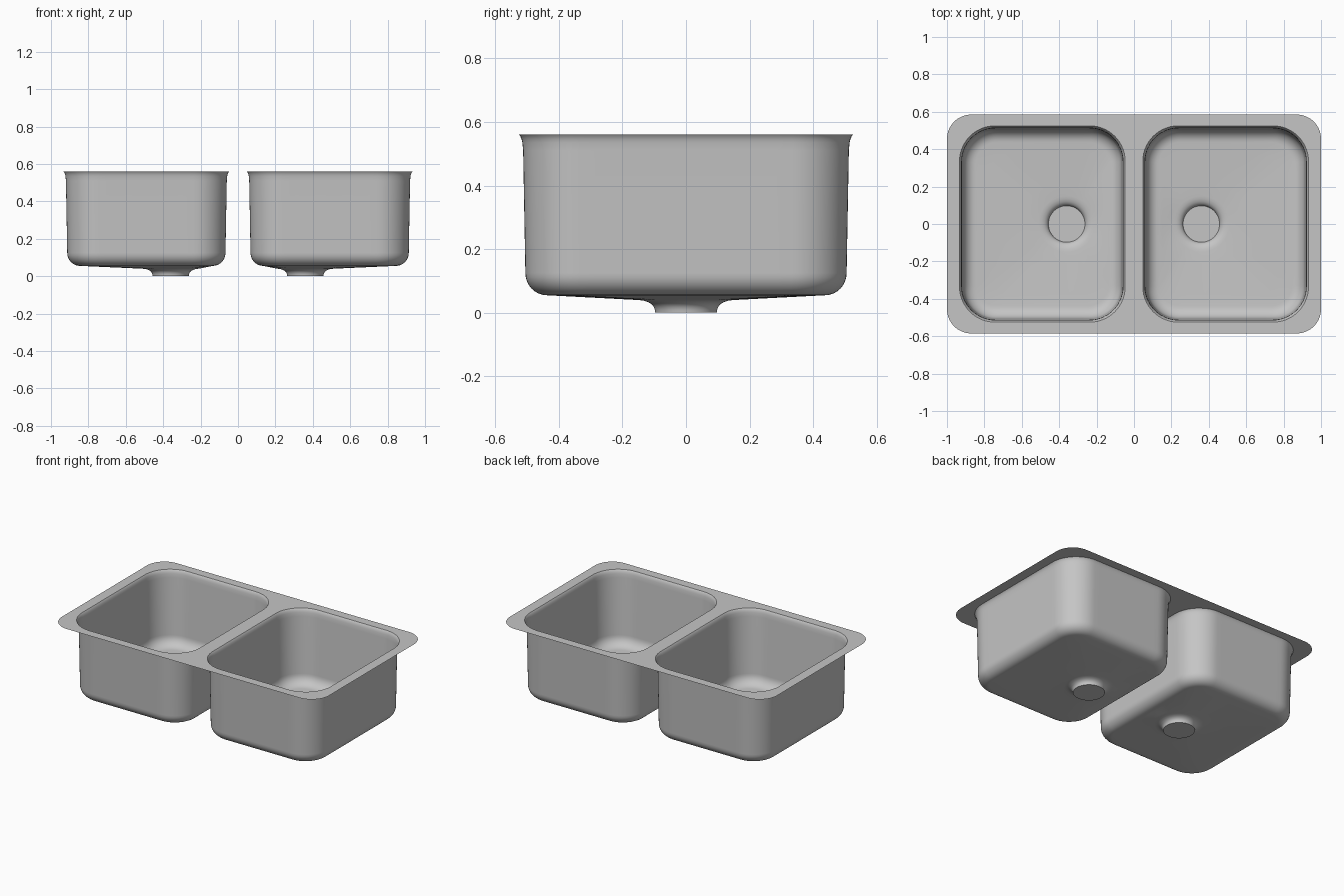
import bpy, bmesh, math
from mathutils import Vector

if "Cube" in bpy.data.objects:
    bpy.data.objects.remove(bpy.data.objects["Cube"])

TOP = 0.56          # rim height
BOWL_X = 0.49       # bowl centre
DRAIN_X = 0.36      # drain centre
HX, HY, RAD = 0.443, 0.525, 0.19

steel = bpy.data.materials.new("brushed_steel")
steel.diffuse_color = (0.56, 0.56, 0.56, 1)
steel.use_nodes = True
steel.node_tree.nodes["Principled BSDF"].inputs["Base Color"].default_value = steel.diffuse_color


def rounded_rect(cx, hx, hy, r, z, corner=14, side=14):
    """Rounded rectangle with evenly divided straight sides."""
    arcs = []
    for k, (sx, sy) in enumerate(((1, 1), (-1, 1), (-1, -1), (1, -1))):
        arcs.append([Vector((cx + sx * (hx - r) + r * math.cos(a), sy * (hy - r) + r * math.sin(a), z))
                     for a in (math.pi / 2 * (k + i / corner) for i in range(corner + 1))])
    pts = []
    for k in range(4):
        pts += arcs[k]
        a, b = arcs[k][-1], arcs[(k + 1) % 4][0]
        pts += [a.lerp(b, i / side) for i in range(1, side)]
    return pts


def circle(cx, cy, r, z, n):
    return [Vector((cx + r * math.cos(2 * math.pi * i / n), cy + r * math.sin(2 * math.pi * i / n), z))
            for i in range(n)]


def add_loop(bm, pts):
    return [bm.verts.new(p) for p in pts]


def loop_edges(bm, vs):
    return [bm.edges.new((vs[i], vs[(i + 1) % len(vs)])) for i in range(len(vs))]


def bridge(bm, a, b):
    n = len(a)
    for i in range(n):
        bm.faces.new((a[i], a[(i + 1) % n], b[(i + 1) % n], b[i]))


def finish(bm, name):
    bmesh.ops.recalc_face_normals(bm, faces=bm.faces[:])
    top = max(bm.faces, key=lambda f: f.calc_center_median().z)
    if top.normal.z < 0:
        bmesh.ops.reverse_faces(bm, faces=bm.faces[:])
    me = bpy.data.meshes.new(name)
    bm.to_mesh(me)
    bm.free()
    me.materials.append(steel)
    ob = bpy.data.objects.new(name, me)
    bpy.context.collection.objects.link(ob)
    bpy.ops.object.select_all(action='DESELECT')
    ob.select_set(True)
    bpy.context.view_layer.objects.active = ob
    bpy.ops.object.shade_smooth_by_angle(angle=math.radians(32))
    return ob


# Wall profile: (inset from bowl outline, height), ending in the floor fillet
wall = [(0, TOP), (0.004, 0.555), (0.008, 0.546), (0.0105, 0.535), (0.013, 0.51), (0.02, 0.125)]
wall += [(0.02 + 0.068 * (1 - math.cos(a)), 0.125 - 0.070 * math.sin(a))
         for a in (math.pi / 2 * i / 8 for i in range(1, 9))]

# Drain profile: (radius, height) from floor lip down the cup
drain = [(0.150, 0.040), (0.135, 0.0385), (0.120, 0.034), (0.108, 0.027),
         (0.101, 0.018), (0.098, 0.009), (0.097, 0.0)]

# Sink shell: rim plate with two bowls
bm = bmesh.new()
rim_edges = loop_edges(bm, add_loop(bm, rounded_rect(0, 1.0, 0.585, 0.13, TOP)))
for s in (-1, 1):
    loops = [add_loop(bm, rounded_rect(s * BOWL_X, HX - d, HY - d, RAD - d * 0.9, z)) for d, z in wall]
    rim_edges += loop_edges(bm, loops[0])
    floor = [v.co.copy() for v in loops[-1]]
    centre = Vector((s * DRAIN_X, 0, 0))
    dirs = [Vector((p.x - centre.x, p.y, 0)).normalized() for p in floor]

    def ring(r, z):
        return [centre + d * r + Vector((0, 0, z)) for d in dirs]

    lip = ring(*drain[0])
    for k in range(1, 5):       # sloping floor
        loops.append(add_loop(bm, [p.lerp(q, k / 5) for p, q in zip(floor, lip)]))
    for r, z in drain:          # drain cup
        loops.append(add_loop(bm, ring(r, z)))
    for a, b in zip(loops, loops[1:]):
        bridge(bm, a, b)
    bm.faces.new(loops[-1])
bmesh.ops.triangle_fill(bm, edges=rim_edges, use_beauty=True, normal=(0, 0, 1))
finish(bm, "sink_shell")

# Strainers: discs with rings of small holes
for s, side in ((-1, "left"), (1, "right")):
    bm = bmesh.new()
    cx, z = s * DRAIN_X, 0.009
    edges = loop_edges(bm, add_loop(bm, circle(cx, 0, 0.0975, z, 48)))
    holes = [(0, 0, 0.018)]
    for count, rr in ((9, 0.042), (16, 0.068)):
        holes += [(rr * math.cos(2 * math.pi * i / count), rr * math.sin(2 * math.pi * i / count), 0.0075)
                  for i in range(count)]
    for x, y, r in holes:
        n = 20 if r > 0.01 else 12
        upper = add_loop(bm, circle(cx + x, y, r, z, n))
        lower = add_loop(bm, circle(cx + x, y, r, 0.003, n))
        edges += loop_edges(bm, upper)
        bridge(bm, upper, lower)
        bm.faces.new(lower)
    bmesh.ops.triangle_fill(bm, edges=edges, use_beauty=True, normal=(0, 0, 1))
    finish(bm, side + "_strainer")
